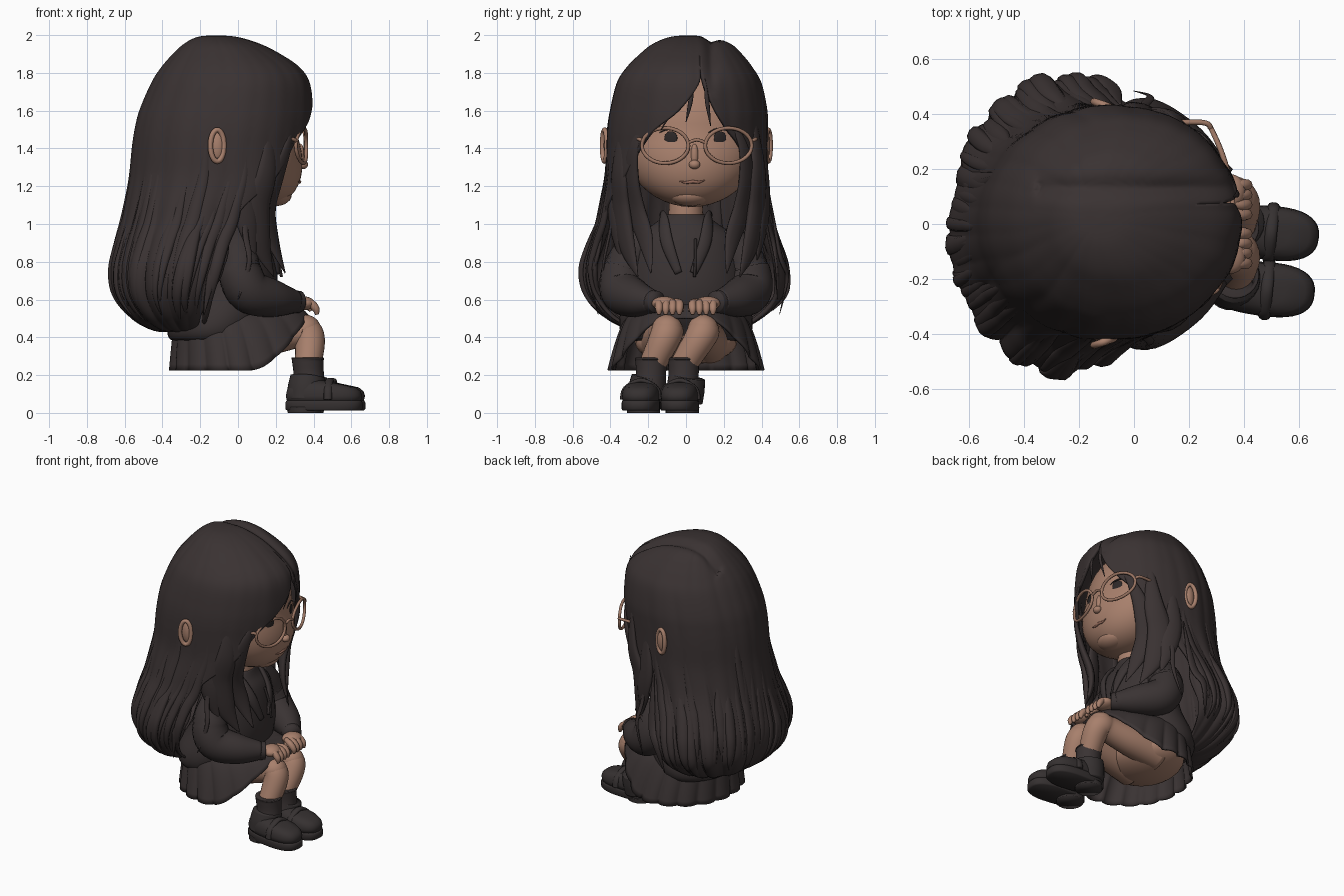
import bpy, bmesh, math, random
from mathutils import Vector as V, Matrix

if "Cube" in bpy.data.objects:
    bpy.data.objects.remove(bpy.data.objects["Cube"])
random.seed(4)
sin, cos, pi = math.sin, math.cos, math.pi

def mat(name, c):
    m = bpy.data.materials.new(name)
    m.diffuse_color = (*c, 1)
    m.use_nodes = True
    m.node_tree.nodes["Principled BSDF"].inputs["Base Color"].default_value = m.diffuse_color
    return m
HAIR = mat("dark_brown_black", (0.042, 0.032, 0.032))
CLOTH = mat("charcoal_cloth", (0.042, 0.033, 0.033))
SHOE = mat("shoe_black", (0.036, 0.030, 0.030))
SKIN = mat("warm_skin", (0.39, 0.215, 0.15))
LIP = mat("lip_brown", (0.29, 0.14, 0.10))
FRAME = mat("copper_frame", (0.33, 0.18, 0.125))
EYE = mat("eye_black", (0.025, 0.02, 0.02))

def finish(name, bm, m, thick=0):
    bmesh.ops.remove_doubles(bm, verts=bm.verts, dist=1e-5)
    bmesh.ops.recalc_face_normals(bm, faces=bm.faces)
    for f in bm.faces:
        f.smooth = True
    me = bpy.data.meshes.new(name)
    bm.to_mesh(me)
    bm.free()
    me.materials.append(m)
    o = bpy.data.objects.new(name, me)
    bpy.context.collection.objects.link(o)
    if thick:
        s = o.modifiers.new("thickness", "SOLIDIFY")
        s.thickness, s.offset = thick, 0
    return o

def spline(pts, k=6):
    """Catmull-Rom resampling, for points of any dimension."""
    p = [V(q) for q in pts]
    p = [p[0]] + p + [p[-1]]
    out = []
    for i in range(1, len(p) - 2):
        a, b, c, d = p[i-1:i+3]
        for j in range(k):
            t = j / k
            out.append(0.5 * (2*b + (c-a)*t + (2*a-5*b+4*c-d)*t*t + (3*b-a-3*c+d)*t**3))
    return out + [p[-2]]

def loft(bm, rings, wrap=True, caps=False):
    vs = [[bm.verts.new(p) for p in r] for r in rings]
    n = len(vs[0])
    for a, b in zip(vs, vs[1:]):
        for i in range(n if wrap else n - 1):
            j = (i + 1) % n
            bm.faces.new((a[i], a[j], b[j], b[i]))
    if caps:
        bm.faces.new(vs[0])
        bm.faces.new(vs[-1])

def tube(bm, pts, radii, n=12, flat=1, k=6, axis=None, loop=False):
    """Tapered tube; flat < 1 thins it along the radial (head-outward) direction."""
    rows = spline([(*p, r) for p, r in zip(pts, radii)], k)
    rings = []
    for i, q in enumerate(rows):
        a, b = rows[max(i-1, 0)], rows[min(i+1, len(rows)-1)]
        if loop and i in (0, len(rows)-1):
            a, b = rows[-2], rows[1]
        t = (b - a).to_3d().normalized()
        p = q.to_3d()
        out = axis or V((p.x + .1, p.y, 0.01))
        s = out.cross(t).normalized()
        o = t.cross(s)
        rings.append([p + (s*cos(2*pi*j/n) + o*sin(2*pi*j/n)*flat) * max(q[3], .001) for j in range(n)])
    loft(bm, rings, caps=not loop)

def ball(bm, c, s, rot=0, seg=24):
    M = Matrix.Translation(c) @ Matrix.Rotation(rot, 4, 'Z') @ Matrix.Diagonal((*s, 1))
    return bmesh.ops.create_uvsphere(bm, u_segments=seg, v_segments=seg // 2, radius=1, matrix=M)["verts"]

# ---- hair shell: z, back x, front x, -y side, +y side, opening angles (-y edge, +y edge)
rows = spline([
    (1.988, -.12, -.12, .01, .01, 10, 10), (1.98, -.21, -.01, -.08, .13, 10, 10),
    (1.945, -.28, .11, -.17, .23, 10, 10), (1.89, -.34, .22, -.24, .29, 10, 10),
    (1.82, -.4, .32, -.31, .345, 10, 10), (1.74, -.45, .37, -.36, .39, 8, 12),
    (1.6, -.51, .385, -.395, .42, -7, 20), (1.5, -.535, .38, -.41, .425, -24, 30),
    (1.4, -.55, .37, -.415, .425, -36, 42), (1.25, -.565, .36, -.42, .425, -50, 52),
    (1.1, -.59, .3, -.445, .435, -66, 66), (1.0, -.61, .26, -.465, .455, -70, 70),
    (.9, -.635, .2, -.5, .485, -70, 70), (.76, -.665, .15, -.535, .525, -64, 64),
    (.62, -.645, .08, -.505, .51, -68, 68), (.5, -.55, 0, -.4, .38, -74, 74),
    (.44, -.42, -.1, -.24, .24, -80, 80), (.47, -.33, -.15, -.1, .1, -85, 85)], 5)

def hair_pt(r, a, off=0):
    z, xb, xf, yl, yr = r[:5]
    amp = .018 + .075 * max(0, min(1, (1.3 - z) / .7))
    ridge = abs(sin(6*a + 1.2*sin(3*a) + 1.2*z)) * .75 + abs(sin(14*a - z)) * .25
    f = 1 + off + amp * (ridge - .8)
    x = (xb+xf)/2 + (xf-xb)/2 * cos(a) * f
    y = (yl+yr)/2 + (yr-yl)/2 * sin(a) * f
    if z > 1.7 and x > -.35:   # parting groove
        z -= .028 * math.exp(-((y - .13) / .035)**2)
    return V((x, y, z))

bm = bmesh.new()
N = 180
loft(bm, [[hair_pt(r, math.radians(r[6] + (360 + r[5] - r[6]) * i / N)) for i in range(N+1)] for r in rows], wrap=False)
finish("hair_shell", bm, HAIR, .022)

# loose strands over the back and the hair ends
bm = bmesh.new()
for i in range(50):
    a = math.radians(74 + 212 * (i + random.random()) / 50)
    i0, i1 = random.randint(32, 50), random.randint(70, 78)
    sw = random.uniform(-.12, .12)
    n = i1 - i0
    kick = random.uniform(-.01, .05)
    pts = [hair_pt(rows[j], a + sw*(j-i0)/n, kick*((j-i0)/n)**2) for j in range(i0, i1+1, 2)]
    m = len(pts)
    w = random.choice((.01, .025, .035, .042))
    tube(bm, pts, [w * (sin(pi * (.03 + .94*(j/(m-1))**1.3))**.8) for j in range(m)], 8, .55, 3)
finish("hair_strands", bm, HAIR)

# face-framing locks, mirrored
bm = bmesh.new()
for s in (-1, 1):
    d = .015
    for pts, rad in [
        ([(.31, .2, 1.6), (.265, .285, 1.42), (.2, .305, 1.25), (.15, .28, 1.08), (.18, .23, .92), (.25, .2, .74)], (.004, .03, .055, .065, .05, .004)),
        ([(.17, .34, 1.62), (.155, .365, 1.3), (.1, .36, 1.1), (.12, .33, .9), (.19, .27, .72)], (.004, .06, .08, .065, .004)),
        ([(.03, .39, 1.5), (.02, .4, 1.2), (.05, .39, 1.0), (.09, .36, .8)], (.004, .06, .06, .004)),
        ([(.12, .36, 1.35), (.04, .41, 1.0), (.06, .45, .8), (.0, .47, .6)], (.004, .016, .014, .003)),
        ([(-.05, .42, 1.2), (-.08, .48, .85), (-.14, .52, .72), (-.18, .48, .52)], (.004, .03, .025, .003))]:
        tube(bm, [(x, s*y + d, z) for x, y, z in pts], rad, 12, .4)
# fringe wisps
for y0, y1, z1 in ((.04, .0, 1.54), (.1, .13, 1.52), (.0, -.13, 1.5)):
    tube(bm, [(.365, y0, 1.77), (.378, (y0*.6+y1*.4), 1.65), (.355, y1, z1)], (.003, .012, .002), 8, .5)
finish("hair_locks", bm, HAIR)

# ---- head, jaw pushed forward
bm = bmesh.new()
for v in ball(bm, (-.02, .03, 1.48), (.33, .38, .39), seg=48):
    v.co.x += .38 * max(0, 1.48 - v.co.z) * (1 if v.co.x > -.1 else .6)
def face_x(y, z):
    return -.02 + .33*math.sqrt(max(0, 1-((y-.03)/.38)**2-((z-1.48)/.39)**2)) + .38*max(0, 1.48-z)
ball(bm, (face_x(.045, 1.31) + .004, .045, 1.315), (.026, .03, .024))
ball(bm, (face_x(.045, 1.37) - .006, .045, 1.365), (.018, .02, .06))
ball(bm, (.2, .02, 1.155), (.085, .11, .06))
finish("head", bm, SKIN)
bm = bmesh.new()
tube(bm, [(.0, .01, 1.2), (.02, 0, 1.08), (.0, 0, .96)], (.1, .09, .11), 20, axis=V((1, 0, 0)))
finish("neck", bm, SKIN)
bm = bmesh.new()
for s in (-1, 1):
    ball(bm, (-.11, s*.405 + .005, 1.415), (.043, .036, .09))
    c = [2*pi*i/12 for i in range(13)]
    tube(bm, [(-.11 + .036*cos(a), s*(.432 - .012*cos(a)) + .002, 1.415 + .083*sin(a)) for a in c], [.014]*13, 8, k=3, axis=V((0, 1, 0)), loop=True)
finish("ears", bm, SKIN)

# eyes, lashes, mouth
bm = bmesh.new()
for y in (-.08, .18):
    ball(bm, (face_x(y, 1.455), y, 1.455), (.007, .036, .036), math.asin((y-.03)/.38))
    pts = [(y + d, 1.484 + .02*(1 - (d/.06)**2)) for d in (-.06, -.03, 0, .03, .06)]
    tube(bm, [(face_x(a, b), a, b) for a, b in pts], (.002, .005, .006, .005, .002), 8)
finish("eyes", bm, EYE)
bm = bmesh.new()
pts = [(-.035, 1.226), (0, 1.22), (.035, 1.224), (.07, 1.222), (.1, 1.232)]
tube(bm, [(face_x(a, b), a, b) for a, b in pts], (.002, .007, .009, .007, .002), 8)
finish("mouth", bm, LIP)

# glasses
gx = lambda y: .362 - .8*(y-.03)**2
bm = bmesh.new()
for cy in (-.11, .225):
    c = [2*pi*i/24 for i in range(25)]
    ring = [(cy + .123*cos(a), 1.415 + .093*sin(a)) for a in c]
    tube(bm, [(gx(a), a, b) for a, b in ring], [.01]*25, 8, k=2, axis=V((1, 0, 0)), loop=True)
tube(bm, [(gx(y), y, z) for y, z in ((.01, 1.43), (.057, 1.445), (.105, 1.43))], [.009]*3, 8)
for y, s in ((-.235, -1), (.35, 1)):
    tube(bm, [(gx(y), y, 1.44), (gx(y) - .03, y + s*.02, 1.45), (.1, s*.35 + .02, 1.45), (-.1, s*.38, 1.45)], [.01]*4, 8)
finish("glasses", bm, FRAME)

# ---- jacket: torso z, centre x, x radius, y radius
bm = bmesh.new()
body = spline([(1.05, .02, .09, .1), (1.0, 0, .13, .17), (.93, -.01, .18, .26), (.8, -.02, .22, .3), (.65, -.04, .25, .32),
               (.52, -.09, .27, .35), (.44, -.12, .255, .35), (.39, -.13, .23, .32), (.38, -.13, .18, .26)], 4)
loft(bm, [[(r[1] + r[2]*cos(a), r[3]*sin(a), r[0]) for a in [2*pi*i/40 for i in range(40)]] for r in body], caps=True)
finish("jacket_body", bm, CLOTH)
bm = bmesh.new()
for s in (-1, 1):
    tube(bm, [(0, s*.19, .95), (0, s*.27, .86), (.01, s*.33, .75), (.06, s*.335, .645), (.19, s*.265, .605), (.3, s*.175, .59)],
         (.07, .1, .115, .118, .098, .06), 24, axis=V((.3, s*.5, -1)))
    tube(bm, [(.28, s*.19, .59), (.325, s*.155, .588)], (.064, .058), 20)
    tube(bm, [(-.06, s*.13, 1.05), (.07, s*.12, 1.03), (.175, s*.1, .9), (.215, s*.04, .74)], (.02, .03, .035, .02), 12, .5)
finish("jacket_sleeves_and_collar", bm, CLOTH)
bm = bmesh.new()
tube(bm, [(.175, .05, .92), (.21, .05, .82), (.23, .045, .72)], [.008]*3, 8)
finish("zipper", bm, EYE)

# ---- hands resting on knees
bm = bmesh.new()
for s in (-1, 1):
    ball(bm, (.345, s*.115, .58), (.06, .068, .037), -s*.4)
    for j in range(4):
        y = s * (.035 + .036*j)
        tube(bm, [(.34, y*.85 + s*.025, .588), (.385, y, .58), (.412, y, .55), (.418, y, .52)], (.018, .021, .02, .009), 10)
    tube(bm, [(.34, s*.07, .58), (.365, s*.03, .565), (.385, s*.02, .54)], (.02, .018, .008), 10)
finish("hands", bm, SKIN)

# ---- pleated skirt
bm = bmesh.new()
rings = []
for i in range(13):
    t = i / 12
    ring = []
    for j in range(176):
        a = 2*pi*j/176
        f = 1 + .08 * t * (abs(sin(9*a))**.6 - .5) * (1 - .7*max(0, cos(a)))
        hx, hy = .015 + .365*cos(a), .395*sin(a)
        hz = .225 + .275 * max(0, min(1, (hx-.06)/.3))**1.8
        wx, wy = -.08 + .24*cos(a), .28*sin(a)
        q = t**.7
        ring.append(((wx + (hx-wx)*q) * f, (wy + (hy-wy)*q) * f, .53 + (hz-.53)*t**1.3 + .05*sin(pi*t)*max(0, cos(a))))
    rings.append(ring)
loft(bm, rings)
finish("skirt", bm, CLOTH, .012)

# ---- legs, socks and shoes
bm = bmesh.new()
ball(bm, (-.1, 0, .375), (.23, .27, .12), seg=32)
for ky, ay in ((-.1, -.18), (.09, -.015)):
    tube(bm, [(-.1, ky*1.4, .37), (.12, ky*1.2, .395), (.3, ky, .425), (.36, ky, .425), (.38, ky*.7 + ay*.3, .37), (.37, ay, .25)],
         (.11, .1, .085, .085, .08, .07), 24, axis=V((0, 1, 0)))
    ball(bm, (.355, ky, .44), (.085, .083, .08))
finish("legs", bm, SKIN)
bm = bmesh.new()
for ay in (-.185, -.013):
    tube(bm, [(.38, ay - .01, .1), (.375, ay, .2), (.37, ay, .27), (.37, ay, .29), (.37, ay, .292)], (.085, .08, .083, .086, .07), 24)
finish("socks", bm, CLOTH)
bm = bmesh.new()
for cx, cy in ((.455, -.235), (.47, -.03)):
    M = Matrix.Translation((cx, cy, 0)) @ Matrix.Rotation(-.1, 4, 'Z')
    def outline(k, z, m=0, dx=0):   # rounded foot plan, wider at the toe
        pts = []
        for i in range(40):
            c, s = cos(2*pi*i/40), sin(2*pi*i/40)
            x = .205 * k * math.copysign(abs(c)**.8, c)
            pts.append(M @ V((x + dx, (.098 + .05*x) * k * math.copysign(abs(s)**.8, s), z - m*x)))
        return pts
    loft(bm, [outline(.95, .012), outline(1, .02), outline(1, .055), outline(.97, .065)], caps=True)
    loft(bm, [outline(.95, .055), outline(.99, .09), outline(.95, .12, .03), outline(.83, .145, .06), outline(.62, .163, .1, -.03), outline(.3, .18, .15, -.06)], caps=True)
    # heel block, ankle opening and strap
    tube(bm, [M @ V(p) for p in ((-.105, .0, .0), (-.105, .0, .03))], (.088, .09), 20)
    tube(bm, [M @ V(p) for p in ((-.1, .01, .06), (-.095, .02, .13), (-.09, .03, .19))], (.098, .1, .092), 20)
    tube(bm, [M @ V(p) for p in ((.03, -.1, .07), (.03, -.082, .13), (.03, 0, .172), (.03, .082, .13), (.03, .1, .07))], [.022]*5, 10, .6, axis=V((0, .01, 1)))
finish("shoes", bm, SHOE)
